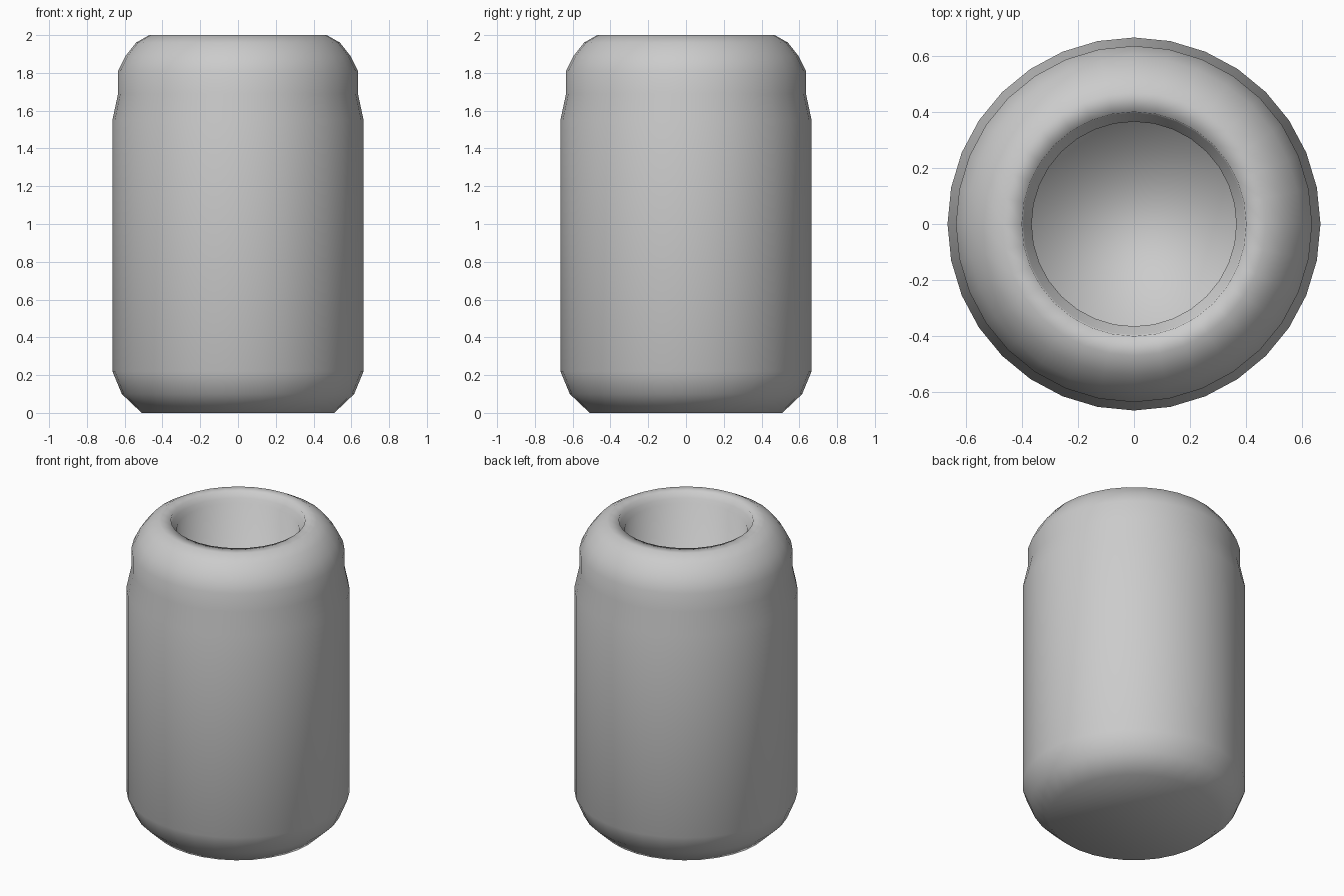
import bpy
import bmesh
import math

if "Cube" in bpy.data.objects:
    bpy.data.objects.remove(bpy.data.objects["Cube"])

SIDES = 32

# Jar profile (radius, height): base, body, neck, shoulder, mouth, inner wall, inner floor
PROFILE = [
    (0.51, 0.00), (0.615, 0.10), (0.665, 0.22), (0.665, 1.55),
    (0.635, 1.69), (0.635, 1.81), (0.595, 1.89), (0.54, 1.96), (0.47, 2.00),
    (0.40, 2.00), (0.395, 1.96), (0.365, 1.94), (0.365, 0.10),
]


def lathe(name, profile, sides):
    """Revolve an open profile about z and cap both ends."""
    bm = bmesh.new()
    rings = []
    for r, z in profile:
        rings.append([bm.verts.new((r * math.cos(2 * math.pi * i / sides),
                                    r * math.sin(2 * math.pi * i / sides), z))
                      for i in range(sides)])
    for low, high in zip(rings, rings[1:]):
        for i in range(sides):
            j = (i + 1) % sides
            bm.faces.new((low[i], low[j], high[j], high[i]))
    bm.faces.new(rings[0][::-1])
    bm.faces.new(rings[-1])
    bmesh.ops.recalc_face_normals(bm, faces=bm.faces)
    for f in bm.faces:
        f.smooth = True
    mesh = bpy.data.meshes.new(name)
    bm.to_mesh(mesh)
    bm.free()
    obj = bpy.data.objects.new(name, mesh)
    bpy.context.collection.objects.link(obj)
    return obj


# Hollow jar with a round mouth
lathe("jar_body", PROFILE, SIDES)
